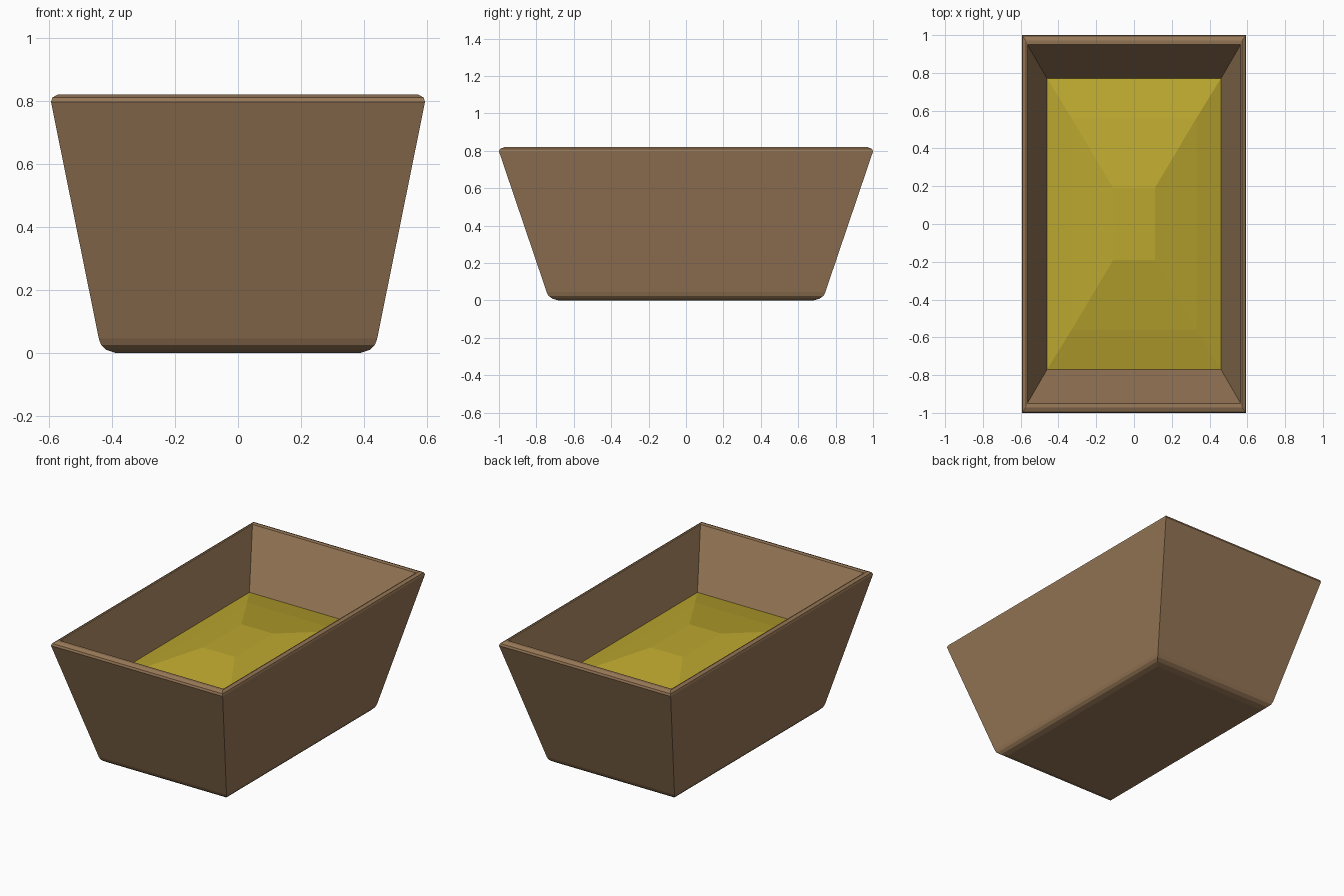
import bpy
import bmesh

cube = bpy.data.objects.get("Cube")
if cube:
    bpy.data.objects.remove(cube, do_unlink=True)


def make_material(name, color):
    mat = bpy.data.materials.new(name)
    mat.use_nodes = True
    mat.diffuse_color = color
    bsdf = mat.node_tree.nodes["Principled BSDF"]
    bsdf.inputs["Base Color"].default_value = color
    bsdf.inputs["Roughness"].default_value = 0.9
    return mat


def stack_of_rectangles(name, rings, mat):
    """Bridge rectangles given as (half width, half length, height), then cap both ends."""
    bm = bmesh.new()
    loops = []
    for hx, hy, z in rings:
        corners = ((-hx, -hy), (hx, -hy), (hx, hy), (-hx, hy))
        loops.append([bm.verts.new((x, y, z)) for x, y in corners])
    for low, high in zip(loops, loops[1:]):
        for i in range(4):
            j = (i + 1) % 4
            bm.faces.new((low[i], low[j], high[j], high[i]))
    bm.faces.new(loops[0][::-1])
    bm.faces.new(loops[-1])
    bmesh.ops.recalc_face_normals(bm, faces=bm.faces)
    mesh = bpy.data.meshes.new(name)
    bm.to_mesh(mesh)
    bm.free()
    mesh.materials.append(mat)
    obj = bpy.data.objects.new(name, mesh)
    bpy.context.collection.objects.link(obj)
    return obj


wood = make_material("brown wood", (0.305, 0.184, 0.093, 1))
straw = make_material("yellow straw", (0.50, 0.385, 0.028, 1))

# Flared trough: rounded base, sloping outside, softened rim, hollow inside
stack_of_rectangles("trough", [
    (0.39, 0.68, 0.0),
    (0.42, 0.715, 0.01),
    (0.435, 0.735, 0.025),
    (0.442, 0.745, 0.045),
    (0.594, 1.0, 0.797),
    (0.59, 0.995, 0.81),
    (0.573, 0.972, 0.82),
    (0.565, 0.95, 0.818),
    (0.336, 0.557, 0.1),
], wood)

# Low faceted heap filling the trough
stack_of_rectangles("straw_heap", [
    (0.34, 0.56, 0.11),
    (0.46, 0.77, 0.49),
    (0.33, 0.56, 0.54),
    (0.11, 0.19, 0.606),
], straw)
